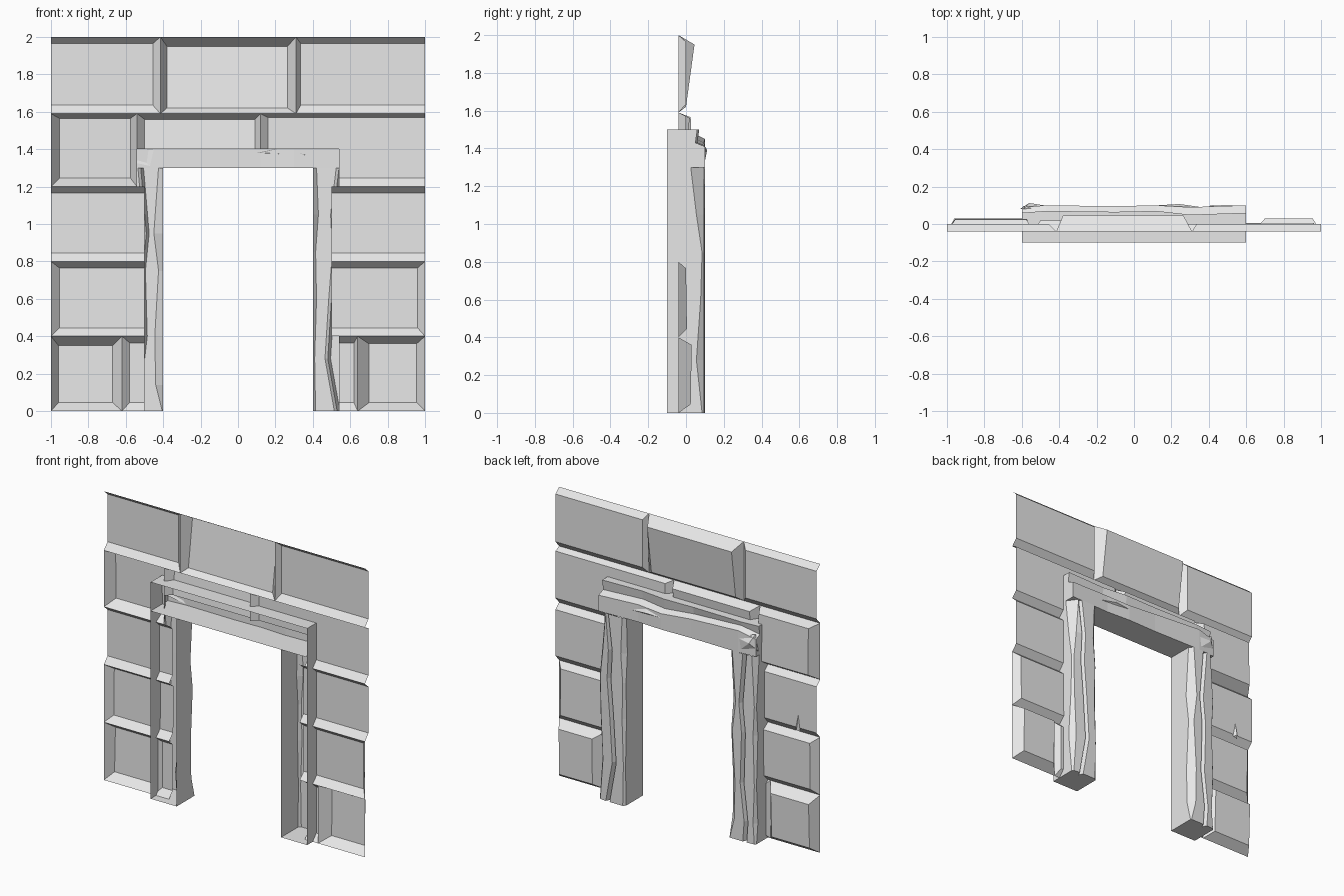
import bpy

if "Cube" in bpy.data.objects:
    bpy.data.objects.remove(bpy.data.objects["Cube"], do_unlink=True)

stone_grey = bpy.data.materials.new("stone grey")
stone_grey.use_nodes = True
stone_grey.diffuse_color = (0.8, 0.8, 0.8, 1)
bsdf = next(n for n in stone_grey.node_tree.nodes if n.type == 'BSDF_PRINCIPLED')
bsdf.inputs["Base Color"].default_value = (0.8, 0.8, 0.8, 1)

JOINT = -0.04   # depth of the mortar lines


def make(name, verts, faces):
    mesh = bpy.data.meshes.new(name)
    mesh.from_pydata(verts, [], faces)
    mesh.materials.append(stone_grey)
    obj = bpy.data.objects.new(name, mesh)
    bpy.context.collection.objects.link(obj)
    return obj


def stone(name, x0, x1, z0, z1, low, high, l=0, r=0, b=.045, t=.035):
    """Open shell block bulging to +y; low/high are the face depths, l r b t the bevels."""
    outer = [(x0, JOINT, z0), (x1, JOINT, z0), (x1, JOINT, z1), (x0, JOINT, z1)]
    inner = [(x0 + l, low, z0 + b), (x1 - r, low, z0 + b),
             (x1 - r, high, z1 - t), (x0 + l, high, z1 - t)]
    faces = [(7, 6, 5, 4)]
    for i, width in enumerate((b, r, t, l)):
        if width:
            j = (i + 1) % 4
            faces.append((i, i + 4, j + 4, j))
    return make(name, outer + inner, faces)


def loft(name, rings, caps, flip=False):
    """Strip of quads joining open rings, with the chosen end caps."""
    n = len(rings[0])
    faces = [(k * n + i, k * n + i + 1, k * n + n + i + 1, k * n + n + i)
             for k in range(len(rings) - 1) for i in range(n - 1)]
    last = (len(rings) - 1) * n
    if 'start' in caps:
        faces.append(tuple(reversed(range(n))))
    if 'end' in caps:
        faces.append(tuple(range(last, last + n)))
    if flip:
        faces = [f[::-1] for f in faces]
    return make(name, [p for ring in rings for p in ring], faces)


# Top course
stone("top_stone_right", -1, -.415, 1.59, 2, 0, 0, r=.04)
stone("top_stone_middle", -.415, .31, 1.59, 2, 0, .045, l=.035, r=.045, b=.03, t=.05)
stone("top_stone_left", .31, 1, 1.59, 2, 0, 0, l=.025)

# Second course, cut short above the doorway
stone("second_stone_right", -1, -.54, 1.2, 1.59, .03, .025, l=.045, r=.035, t=.025)
stone("second_stone_middle", -.54, .12, 1.4, 1.59, 0, .02, l=.04, r=.03, b=0, t=.03)
stone("second_stone_left_inner", .12, .54, 1.4, 1.59, 0, 0, l=.04, b=0, t=.02)
stone("second_stone_left", .54, 1, 1.2, 1.59, 0, 0, t=.02)

# Side courses
stone("third_stone_right", -1, -.5, .8, 1.2, 0, 0)
stone("third_stone_left", .5, 1, .8, 1.2, 0, 0)
stone("fourth_stone_right", -1, -.5, .4, .8, .005, .01, l=.045)
stone("fourth_stone_left", .5, 1, .4, .8, .005, 0, r=.04)
stone("bottom_stone_right", -1, -.62, 0, .4, .02, .03, l=.04, r=.05, t=.05)
stone("bottom_stone_right_inner", -.62, -.5, 0, .4, 0, 0, l=.04)
stone("bottom_stone_left", .64, 1, 0, .4, .025, .03, l=.06, r=.045, t=.04)
stone("bottom_stone_left_inner", .54, .64, 0, .4, 0, 0, r=.02)

# Wooden posts, open at the front, with a crack and worn back corners
# ring data: height, inner corner wear, outer corner wear, crack position
POSTS = {
    "right_post": (-1, [(0, .005, .01, .52), (.14, .04, .02, .53), (.4, .045, .01, .5),
                        (.75, .025, .02, .51), (.95, .05, .01, .49), (1.3, .025, .03, .52)]),
    "left_post": (1, [(0, .015, .01, .53), (.28, .01, .03, .48), (.6, .02, .015, .5),
                      (.85, .015, .01, .52), (1.05, .03, .03, .51), (1.3, .02, .05, .54)]),
}
for name, (side, data) in POSTS.items():
    rings = []
    for z, inner, outer, crack in data:
        profile = [(.6, -.1), (.6, .1 - 1.5 * outer), (.6 - outer, .095),
                   (crack + .015, .1), (crack, .07), (crack - .015, .1),
                   (.4 + inner, .1), (.4, .1 - inner), (.4, -.1)]
        rings.append([(side * x, y, z) for x, y in profile])
    loft(name, rings, ('start',), flip=side < 0)

# Lintel beam, open at the front, with a split along its upper back edge
rings = []
for x, ledge, back, top in [(-.6, 1.43, .09, .05), (-.47, 1.46, .1, .06), (-.1, 1.44, .095, .055),
                            (.12, 1.42, .1, .06), (.3, 1.43, .09, .04), (.6, 1.42, .1, .05)]:
    rings.append([(x, -.1, 1.3), (x, back, 1.3), (x, back, ledge - .01),
                  (x, top, ledge + .01), (x, top + .01, 1.5), (x, -.1, 1.5)])
loft("lintel", rings, ('start', 'end'))

# Splinters and chips standing proud of the back
def chip(name, corners, tip):
    n = len(corners)
    faces = [(i, (i + 1) % n, n) for i in range(n)]
    return make(name, corners + [tip], faces)


chip("wall_chip", [(-.875, 0, .82), (-.84, 0, .83), (-.86, 0, .93)][::-1], (-.86, .02, .835))
chip("lintel_end_chip", [(-.61, .08, 1.34), (-.47, .095, 1.31), (-.45, .095, 1.4),
                         (-.59, .08, 1.45)][::-1], (-.56, .112, 1.39))
chip("lintel_splinter", [(.1, .098, 1.38), (.36, .09, 1.37), (.24, .092, 1.41)][::-1],
     (.24, .107, 1.385))
